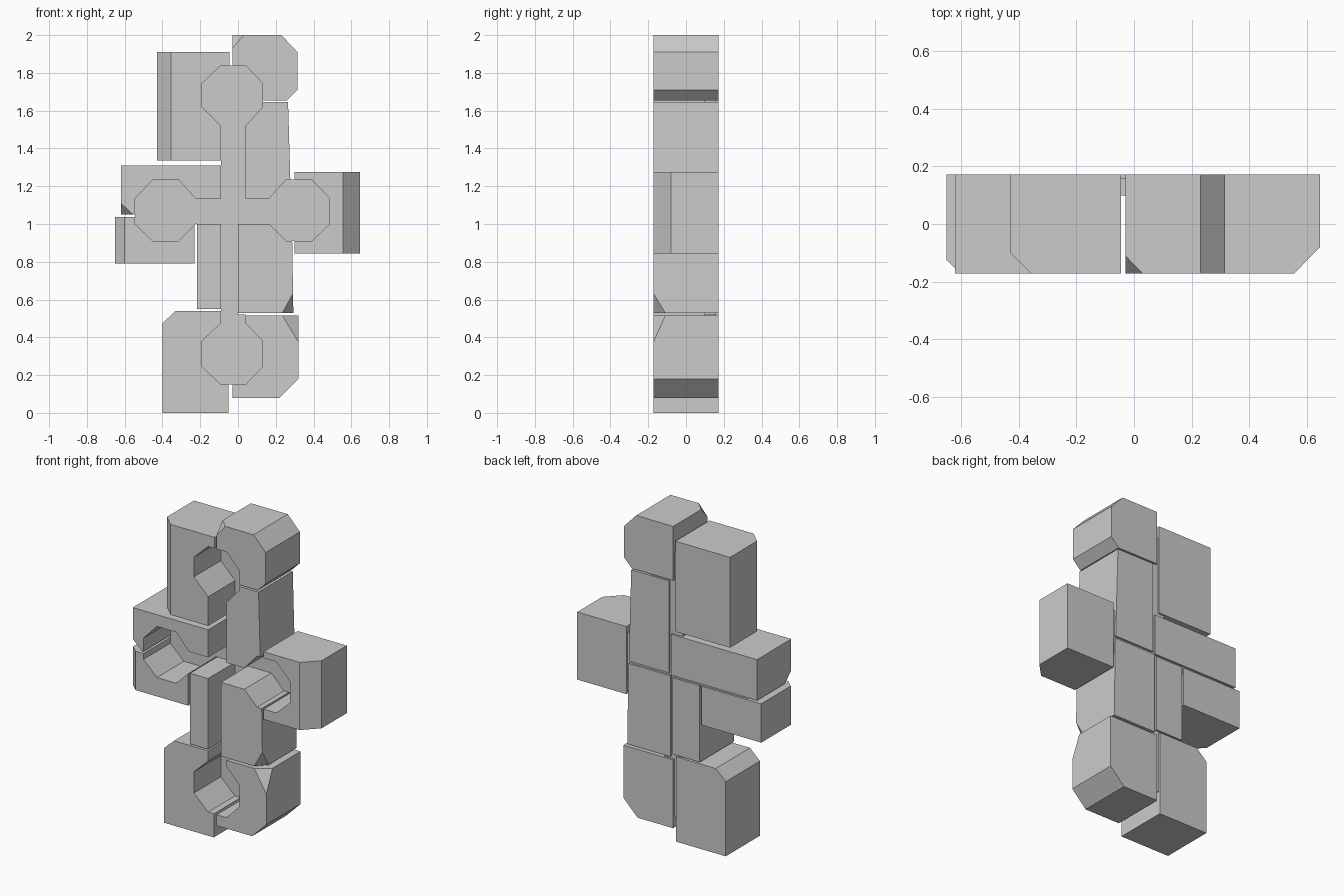
import bpy, bmesh
from mathutils import Vector

cube = bpy.data.objects.get("Cube")
if cube:
    bpy.data.objects.remove(cube, do_unlink=True)

FRONT, BACK, FLOOR = -0.172, 0.172, 0.1

stone = bpy.data.materials.new("grey stone")
stone.use_nodes = True
grey = (0.6, 0.6, 0.6, 1)
stone.diffuse_color = grey
stone.node_tree.nodes["Principled BSDF"].inputs["Base Color"].default_value = grey


def prism(name, outline, y0, y1, cuts=()):
    """Extrude an x-z outline along y, then slice corners off with three-point planes."""
    bm = bmesh.new()
    face = bm.faces.new([bm.verts.new((x, y0, z)) for x, z in outline])
    ext = bmesh.ops.extrude_face_region(bm, geom=[face])["geom"]
    moved = [v for v in ext if isinstance(v, bmesh.types.BMVert)]
    bmesh.ops.translate(bm, verts=moved, vec=(0, y1 - y0, 0))
    centre = sum((v.co for v in bm.verts), Vector()) / len(bm.verts)
    for cut in cuts:
        a, b, c = map(Vector, cut)
        n = (b - a).cross(c - a).normalized()
        if n.dot(centre - a) > 0:
            n = -n
        res = bmesh.ops.bisect_plane(bm, geom=bm.verts[:] + bm.edges[:] + bm.faces[:],
                                     plane_co=a, plane_no=n, clear_outer=True)
        edges = [e for e in res["geom_cut"] if isinstance(e, bmesh.types.BMEdge)]
        bmesh.ops.edgenet_fill(bm, edges=edges)
    bmesh.ops.recalc_face_normals(bm, faces=bm.faces[:])
    mesh = bpy.data.meshes.new(name)
    bm.to_mesh(mesh)
    bm.free()
    mesh.materials.append(stone)
    obj = bpy.data.objects.new(name, mesh)
    bpy.context.collection.objects.link(obj)
    return obj


def box(x0, x1, z0, z1):
    return [(x0, z0), (x1, z0), (x1, z1), (x0, z1)]


# Cross-shaped recess with octagonal ends
right_arm = [(0.165, 1.0), (0.255, 0.91), (0.39, 0.91), (0.485, 1.0),
             (0.485, 1.135), (0.39, 1.235), (0.255, 1.235), (0.165, 1.135)]
top_arm = [(0.04, 1.135), (0.04, 1.52), (0.13, 1.62), (0.13, 1.745), (0.04, 1.84),
           (-0.09, 1.84), (-0.19, 1.745), (-0.19, 1.62), (-0.09, 1.52), (-0.09, 1.135)]
left_arm = [(-0.06 - x, z) for x, z in reversed(right_arm)]
bottom_arm = [(-0.09, 1.0), (-0.09, 0.475), (-0.19, 0.38), (-0.19, 0.245), (-0.09, 0.15),
              (0.04, 0.15), (0.13, 0.245), (0.13, 0.38), (0.04, 0.475), (0.04, 0.522),
              (0, 0.522), (0, 1.0)]
cross = right_arm + top_arm + left_arm + bottom_arm
cutter = prism("recess_cutter", cross, -0.3, FLOOR)
cutter.hide_render = True

# Stone blocks: name, outline, sliced corners
blocks = [
    ("top_right_block", box(-0.43, -0.045, 1.335, 1.91),
     [((-0.43, -0.1, 1.4), (-0.43, -0.1, 1.8), (-0.355, FRONT, 1.4))]),
    ("top_left_block", [(-0.03, 1.655), (0.26, 1.655), (0.315, 1.71), (0.315, 1.91),
                        (0.23, 2.0), (-0.03, 2.0)],
     [((-0.03, FRONT, 1.93), (0.03, FRONT, 2.0), (-0.03, -0.11, 2.0))]),
    ("upper_left_block", [(0, 1.06), (0.282, 1.06), (0.265, 1.645), (0, 1.645)], []),
    ("lower_left_block", [(-0.01, 0.53), (0.293, 0.53), (0.285, 1.045), (-0.01, 1.045)],
     [((0.235, FRONT, 0.53), (0.293, FRONT, 0.635), (0.293, -0.11, 0.53))]),
    ("left_end_block", box(0.3, 0.645, 0.845, 1.275),
     [((0.555, FRONT, 1), (0.645, -0.08, 1), (0.645, -0.08, 1.2))]),
    ("upper_right_block", box(-0.62, -0.015, 1.05, 1.31),
     [((-0.62, FRONT, 1.11), (-0.555, FRONT, 1.05), (-0.62, -0.11, 1.05))]),
    ("right_end_block", box(-0.65, -0.23, 0.79, 1.037),
     [((-0.65, -0.125, 0.8), (-0.65, -0.125, 1), (-0.6, FRONT, 0.8))]),
    ("lower_right_block", box(-0.217, -0.025, 0.55, 1.037), []),
    ("bottom_right_block", [(-0.4, 0), (-0.05, 0), (-0.05, 0.54), (-0.33, 0.54),
                            (-0.4, 0.475)], []),
    ("bottom_left_block", [(-0.03, 0.08), (0.22, 0.08), (0.32, 0.18), (0.32, 0.515),
                           (-0.03, 0.515)],
     [((0.235, FRONT, 0.515), (0.32, FRONT, 0.375), (0.32, -0.11, 0.515))]),
]
for name, outline, cuts in blocks:
    block = prism(name, outline, FRONT, BACK, cuts)
    mod = block.modifiers.new("recess", "BOOLEAN")
    mod.operation = "DIFFERENCE"
    mod.solver = "EXACT"
    mod.object = cutter
    bpy.context.view_layer.objects.active = block
    bpy.ops.object.modifier_apply(modifier=mod.name)
bpy.data.objects.remove(cutter, do_unlink=True)

# Thin panel closing the joints behind the recess
prism("recess_panel", cross, FLOOR - 0.001, BACK - 0.012)
